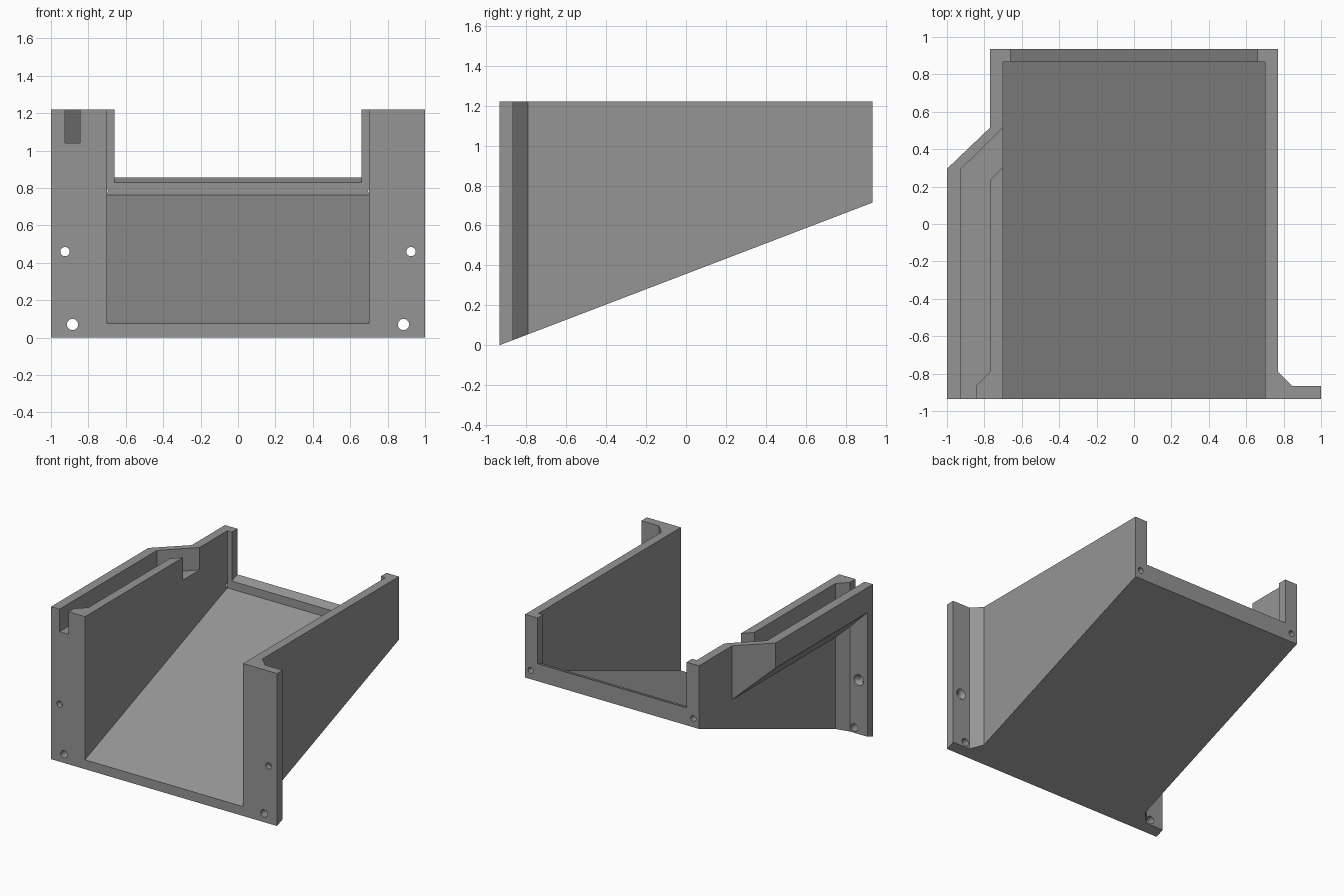
import bpy, bmesh, math
from mathutils import Matrix

if "Cube" in bpy.data.objects:
    bpy.data.objects.remove(bpy.data.objects["Cube"])

K = 0.715 / 1.87          # slope of the base
TOP = 1.22


def slope(offset):
    return lambda x, y: offset + K * (y + 0.935)


def make_object(name, bm):
    bmesh.ops.recalc_face_normals(bm, faces=bm.faces)
    me = bpy.data.meshes.new(name)
    bm.to_mesh(me)
    bm.free()
    ob = bpy.data.objects.new(name, me)
    bpy.context.collection.objects.link(ob)
    return ob


def prism(name, outline, bottom, top):
    """Vertical prism whose bottom height is a function of x and y."""
    bm = bmesh.new()
    lo = [bm.verts.new((x, y, bottom(x, y))) for x, y in outline]
    hi = [bm.verts.new((x, y, top)) for x, y in outline]
    bm.faces.new(lo)
    bm.faces.new(hi)
    n = len(outline)
    for i in range(n):
        j = (i + 1) % n
        bm.faces.new((lo[i], lo[j], hi[j], hi[i]))
    return make_object(name, bm)


def rod(name, x, z, y0, y1, r0, r1):
    """Round cutter along y, with radius r0 at y0 and r1 at y1."""
    bm = bmesh.new()
    m = Matrix.Translation((x, (y0 + y1) / 2, z)) @ Matrix.Rotation(-math.pi / 2, 4, 'X')
    bmesh.ops.create_cone(bm, cap_ends=True, segments=24, radius1=r0, radius2=r1,
                          depth=y1 - y0, matrix=m)
    return make_object(name, bm)


def combine(target, tool, operation='DIFFERENCE'):
    mod = target.modifiers.new(tool.name, 'BOOLEAN')
    mod.operation = operation
    mod.solver = 'EXACT'
    mod.object = tool
    bpy.context.view_layer.objects.active = target
    bpy.ops.object.modifier_apply(modifier=mod.name)
    bpy.data.objects.remove(tool)


# Tray body with front mounting flanges and sloped base
half = [(1, -0.935), (1, -0.865), (0.845, -0.865), (0.77, -0.79), (0.77, 0.935)]
outline = half + [(-x, y) for x, y in reversed(half)]
tray = prism("sloped_tray", outline, slope(0), TOP)

# Cable channel housing on the left wall, with a 45 degree underside
housing = prism("channel_housing",
                [(-0.735, -0.9), (-1, -0.9), (-1, 0.295), (-0.77, 0.515), (-0.735, 0.515)],
                lambda x, y: 1.02 - (x + 1), TOP)
combine(tray, housing, 'UNION')

# Main cavity, open at the front and top
combine(tray, prism("cavity", [(-0.70, -1.2), (0.70, -1.2), (0.70, 0.865), (-0.70, 0.865)],
                    slope(0.075), 2))

# Opening above the low back wall, leaving narrow corner lips
combine(tray, prism("back_opening", [(-0.66, 0.7), (0.66, 0.7), (0.66, 1.1), (-0.66, 1.1)],
                    slope(0.14), 2))

# Cable slot running from the front into the cavity
combine(tray, prism("cable_slot",
                    [(-0.925, -1.1), (-0.925, 0.295), (-0.70, 0.515), (-0.65, 0.564),
                     (-0.65, 0.355), (-0.77, 0.235), (-0.77, -0.79), (-0.845, -0.865),
                     (-0.845, -1.1)], lambda x, y: 1.04, 2))

# Screw holes in the flanges and back corners
for s in (-1, 1):
    combine(tray, rod("upper_hole", s * 0.925, 0.46, -1.1, -0.8, 0.025, 0.025))
    combine(tray, rod("countersink", s * 0.925, 0.46, -0.895, -0.855, 0.024, 0.048))
    combine(tray, rod("lower_hole", s * 0.885, 0.07, -1.1, -0.8, 0.03, 0.03))
    combine(tray, rod("back_hole", s * 0.72, 0.785, 0.84, 1.1, 0.024, 0.024))

# Single grey material
grey = bpy.data.materials.new("grey")
grey.diffuse_color = (0.3, 0.3, 0.3, 1)
grey.use_nodes = True
grey.node_tree.nodes["Principled BSDF"].inputs["Base Color"].default_value = grey.diffuse_color
tray.data.materials.clear()
tray.data.materials.append(grey)
for p in tray.data.polygons:
    p.material_index = 0

bpy.context.view_layer.objects.active = tray
tray.select_set(True)
bpy.ops.object.shade_smooth_by_angle(angle=math.radians(30))
